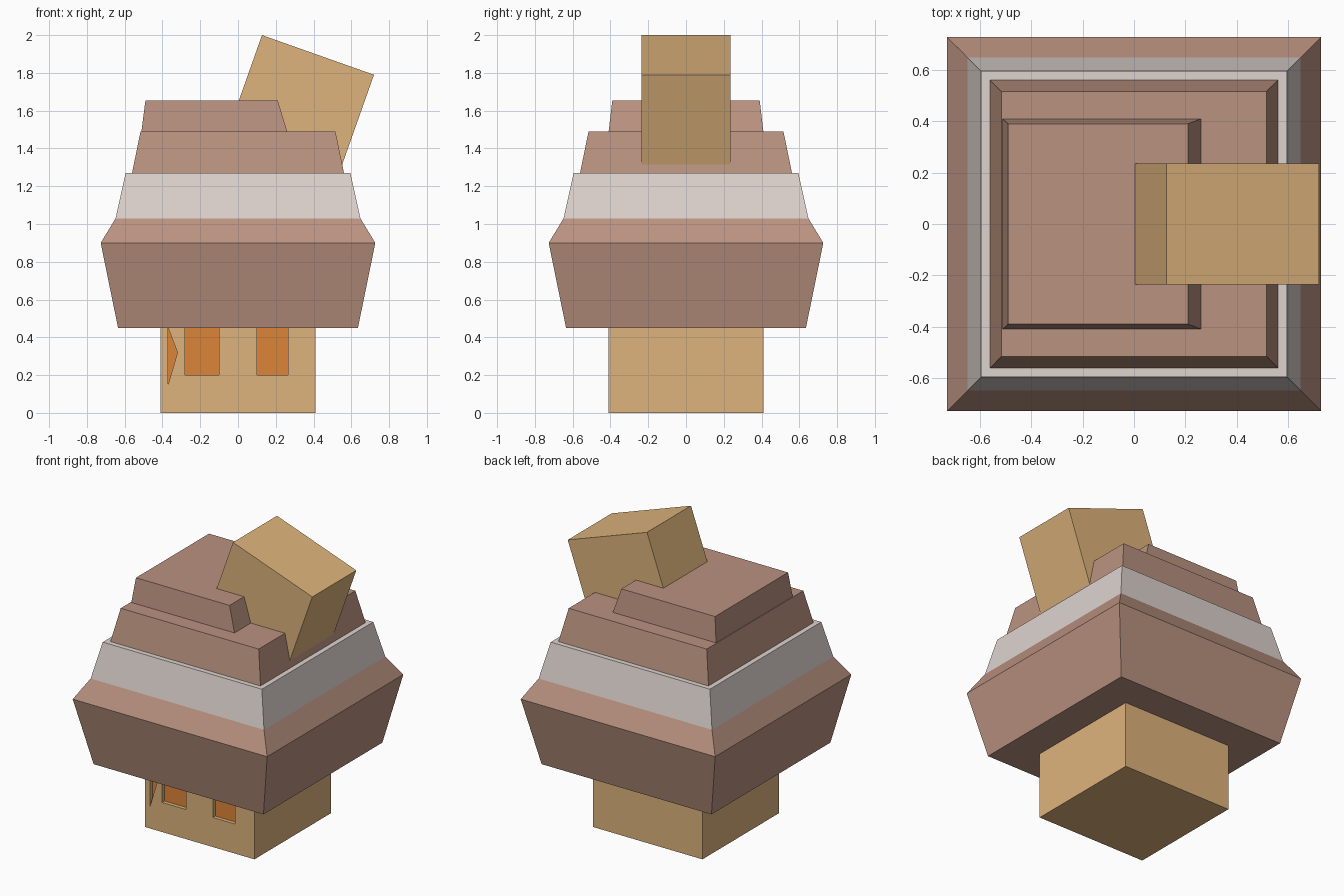
import bpy, bmesh
from math import atan2
from mathutils import Vector

old = bpy.data.objects.get("Cube")
if old:
    bpy.data.objects.remove(old, do_unlink=True)


def make_material(name, rgb):
    col = [(c / 255 / 12.92) if c < 11 else ((c / 255 + 0.055) / 1.055) ** 2.4 for c in rgb] + [1]
    m = bpy.data.materials.new(name)
    m.use_nodes = True
    m.diffuse_color = col
    m.node_tree.nodes["Principled BSDF"].inputs["Base Color"].default_value = col
    return m


tan = make_material("tan plaster", (222, 180, 124))
brick = make_material("brown roof", (186, 146, 128))
pale = make_material("pale band", (221, 211, 206))
orange = make_material("orange window", (222, 133, 56))


def finish(name, bm, *mats):
    bmesh.ops.recalc_face_normals(bm, faces=bm.faces)
    me = bpy.data.meshes.new(name)
    bm.to_mesh(me)
    bm.free()
    for m in mats:
        me.materials.append(m)
    ob = bpy.data.objects.new(name, me)
    bpy.context.scene.collection.objects.link(ob)
    return ob


def loft(loops):
    """Closed solid through a stack of loops with equal point counts."""
    bm = bmesh.new()
    rings = [[bm.verts.new(p) for p in loop] for loop in loops]
    n = len(rings[0])
    for a, b in zip(rings, rings[1:]):
        for i in range(n):
            j = (i + 1) % n
            bm.faces.new((a[i], a[j], b[j], b[i]))
    bm.faces.new(rings[0][::-1])
    bm.faces.new(rings[-1])
    return bm


def rect(x0, x1, y, z):
    return [(x0, -y, z), (x1, -y, z), (x1, y, z), (x0, y, z)]


def square(h, z):
    return rect(-h, h, h, z)


# House walls, with shallow recesses cut in the front
walls = finish("house_walls", loft([square(0.41, 0), square(0.41, 0.55)]), tan, orange)
openings = [
    [(-0.28, 0.2), (-0.1, 0.2), (-0.1, 0.5), (-0.28, 0.5)],
    [(0.1, 0.2), (0.265, 0.2), (0.265, 0.5), (0.1, 0.5)],
    [(-0.37, 0.15), (-0.32, 0.32), (-0.37, 0.45)],
]
cutters = []
for pts in openings:
    cut = finish("window_cutter", loft([[(x, y, z) for x, z in pts] for y in (-0.5, -0.385)]), tan)
    cut.hide_render = True
    mod = walls.modifiers.new("window", "BOOLEAN")
    mod.operation = "DIFFERENCE"
    mod.solver = "EXACT"
    mod.object = cut
    cutters.append(cut)
bpy.context.view_layer.update()
cut_mesh = bpy.data.meshes.new_from_object(walls.evaluated_get(bpy.context.evaluated_depsgraph_get()))
walls.modifiers.clear()
walls.data = cut_mesh
for cut in cutters:
    bpy.data.objects.remove(cut, do_unlink=True)
for p in cut_mesh.polygons:
    recessed = p.normal.y < -0.9 and p.center.y > -0.4
    p.material_index = 1 if recessed else 0

# Wide roof with a pale upper band
profile = [(0.635, 0.45), (0.727, 0.9), (0.648, 1.03), (0.595, 1.27)]
roof = finish("roof_cap", loft([square(h, z) for h, z in profile]), brick, pale)
for p in roof.data.polygons:
    p.material_index = 1 if p.center.z > 1.03 else 0

# Stepped tiers on top
finish("roof_tier_lower", loft([square(0.562, 1.265), square(0.516, 1.49)]), brick)
finish("roof_tier_upper", loft([rect(-0.512, 0.262, 0.41, 1.485),
                                rect(-0.49, 0.21, 0.39, 1.655)]), brick)

# Tilted chimney block
a, b = Vector((0.127, 0, 2.0)), Vector((0.72, 0, 1.79))
down = Vector((b.z - a.z, 0, a.x - b.x))
corners = [a, b, b + down, a + down]
finish("chimney", loft([[(c.x, y, c.z) for c in corners] for y in (-0.235, 0.235)]), tan)
